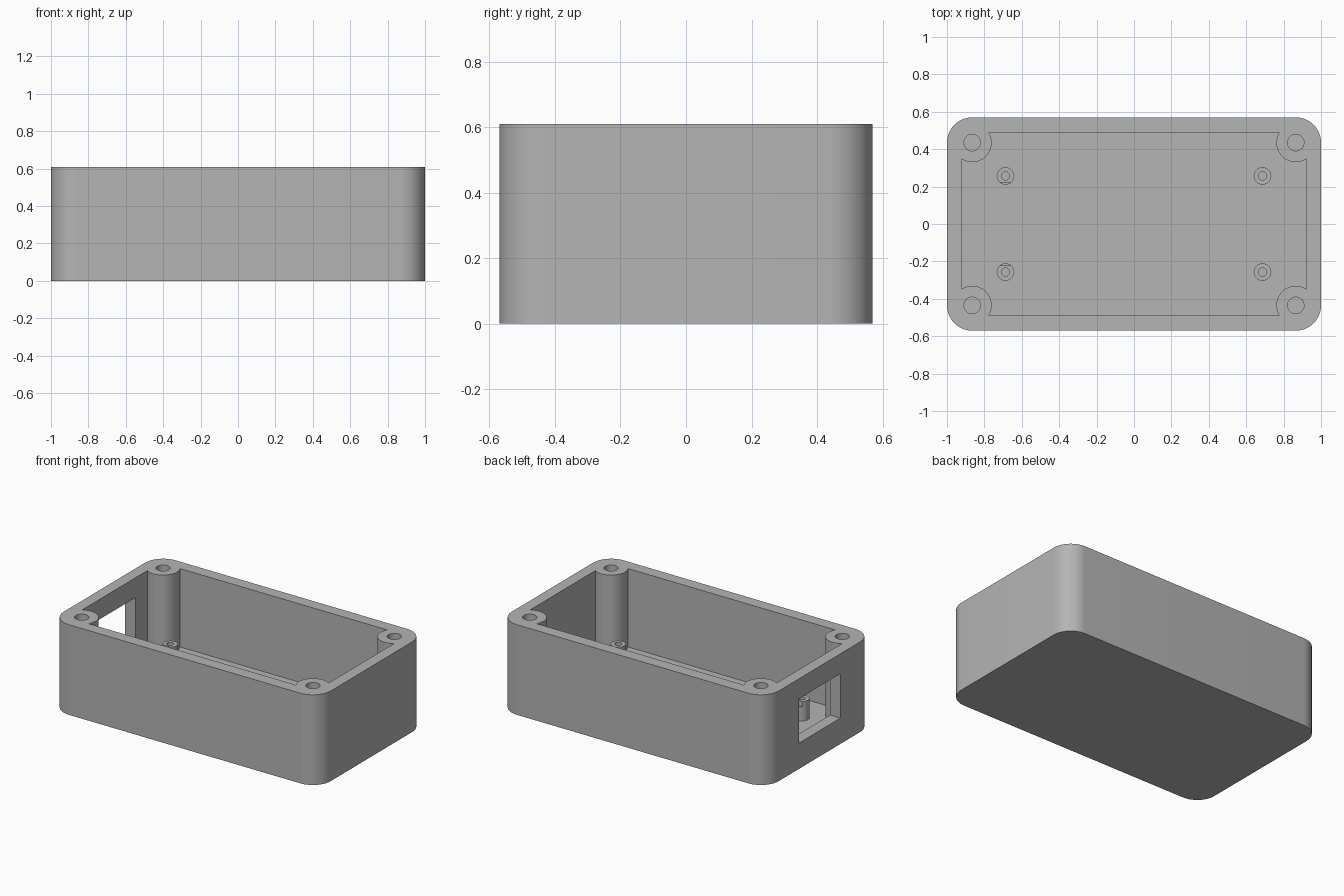
import bpy
import bmesh
from math import cos, sin, pi, radians

if "Cube" in bpy.data.objects:
    bpy.data.objects.remove(bpy.data.objects["Cube"], do_unlink=True)

# Main dimensions
HX, HY, HEIGHT = 1.0, 0.57, 0.61
WALL, FLOOR, CORNER = 0.077, 0.08, 0.135
POST_X, POST_Y = HX - CORNER, HY - CORNER
STAND_X, STAND_Y, STAND_TOP = 0.687, 0.257, 0.212

grey = bpy.data.materials.new("grey plastic")
grey.use_nodes = True
COLOUR = (0.46, 0.46, 0.46, 1)
grey.diffuse_color = COLOUR
grey.node_tree.nodes["Principled BSDF"].inputs["Base Color"].default_value = COLOUR


def prism(name, outline, z0, z1):
    """Extrude a closed xy outline from z0 to z1."""
    bm = bmesh.new()
    base = bm.faces.new([bm.verts.new((x, y, z0)) for x, y in outline])
    top = bmesh.ops.extrude_face_region(bm, geom=[base])["geom"]
    verts = [v for v in top if isinstance(v, bmesh.types.BMVert)]
    bmesh.ops.translate(bm, verts=verts, vec=(0, 0, z1 - z0))
    bmesh.ops.recalc_face_normals(bm, faces=bm.faces)
    mesh = bpy.data.meshes.new(name)
    bm.to_mesh(mesh)
    bm.free()
    mesh.materials.append(grey)
    obj = bpy.data.objects.new(name, mesh)
    bpy.context.collection.objects.link(obj)
    return obj


def arc(cx, cy, r, start, end, steps):
    return [(cx + r * cos(start + (end - start) * i / steps),
             cy + r * sin(start + (end - start) * i / steps))
            for i in range(steps + 1)]


def rounded_rect(hx, hy, r, steps=14):
    points = []
    for k, (sx, sy) in enumerate([(1, 1), (-1, 1), (-1, -1), (1, -1)]):
        points += arc(sx * (hx - r), sy * (hy - r), r,
                      k * pi / 2, (k + 1) * pi / 2, steps)
    return points


def rect(x0, x1, y0, y1):
    return [(x0, y0), (x1, y0), (x1, y1), (x0, y1)]


def cylinder(name, x, y, r, z0, z1, sides=48):
    return prism(name, arc(x, y, r, 0, 2 * pi, sides)[:-1], z0, z1)


def subtract(target, cutter):
    cutter.hide_render = True
    mod = target.modifiers.new("cut", 'BOOLEAN')
    mod.operation = 'DIFFERENCE'
    mod.solver = 'EXACT'
    mod.object = cutter
    bpy.context.view_layer.objects.active = target
    bpy.ops.object.modifier_apply(modifier=mod.name)
    bpy.data.objects.remove(cutter, do_unlink=True)


QUADRANTS = [(sx, sy) for sx in (-1, 1) for sy in (-1, 1)]

# Outer shell
box = prism("enclosure_box", rounded_rect(HX, HY, CORNER), 0, HEIGHT)

# Cavity, leaving the corner screw posts and floor standoffs standing
ix, iy = HX - WALL, HY - WALL - 0.005
cavity = prism("cavity", rect(-ix, ix, -iy, iy), FLOOR, HEIGHT + 0.1)
for sx, sy in QUADRANTS:
    subtract(cavity, cylinder("post", sx * POST_X, sy * POST_Y, 0.104,
                              0, HEIGHT + 0.2))
    subtract(cavity, cylinder("standoff", sx * STAND_X, sy * STAND_Y, 0.047,
                              0, STAND_TOP, 32))
subtract(box, cavity)

# Connector window in one end wall, grazing the nearby standoffs
subtract(box, prism("window", rect(-1.1, -0.6, -0.222, 0.222), 0.175, 0.475))

# Screw holes in the posts and standoffs
for sx, sy in QUADRANTS:
    subtract(box, cylinder("post_hole", sx * POST_X, sy * POST_Y, 0.044,
                           FLOOR, HEIGHT + 0.1, 32))
    subtract(box, cylinder("standoff_hole", sx * STAND_X, sy * STAND_Y, 0.022,
                           FLOOR, STAND_TOP + 0.1, 24))

# Smooth curved walls, crisp edges
bpy.ops.object.select_all(action='DESELECT')
box.select_set(True)
bpy.context.view_layer.objects.active = box
bpy.ops.object.shade_smooth_by_angle(angle=radians(30))
